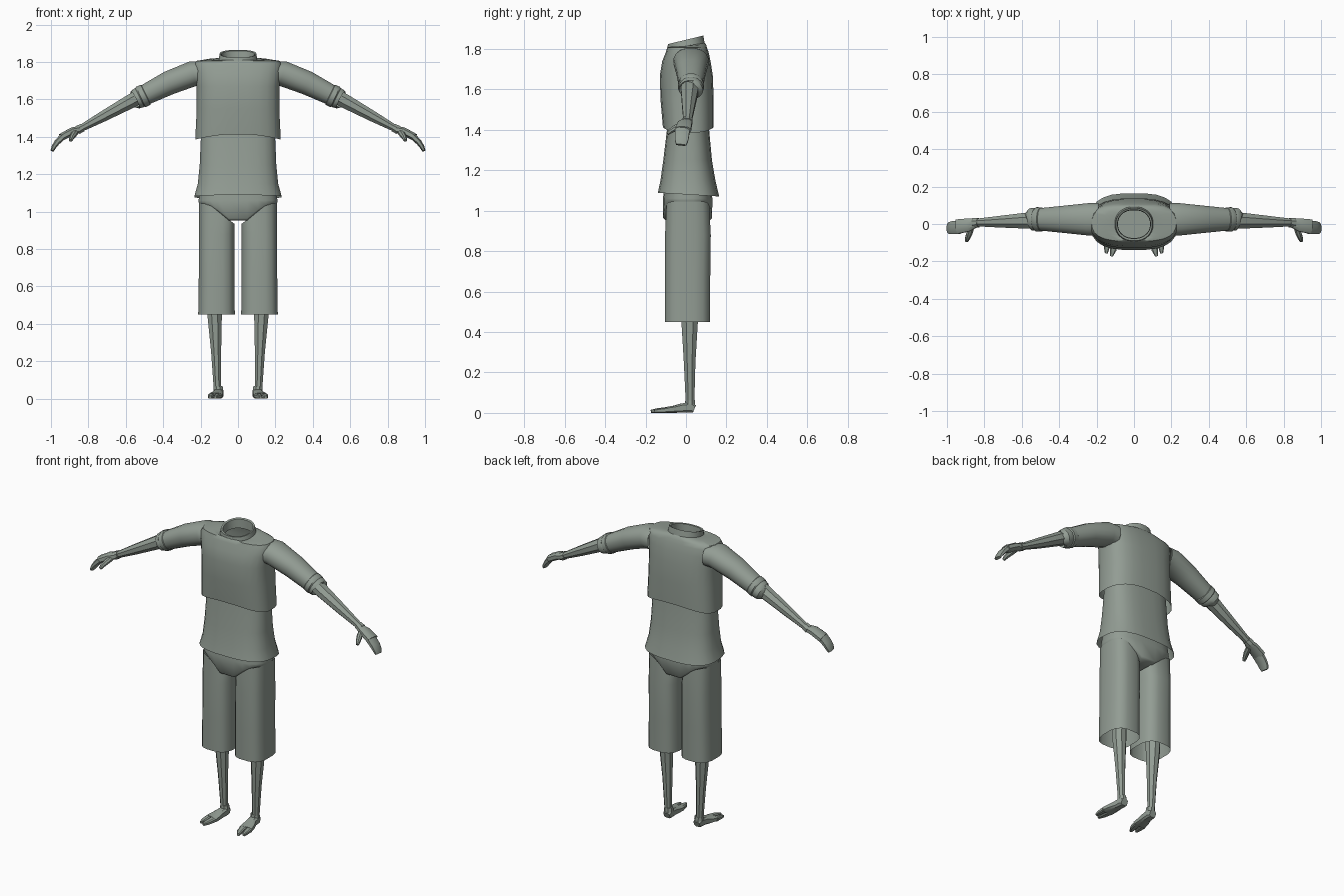
import bpy, bmesh, math
from mathutils import Vector

mat = bpy.data.materials.new("sage grey")
mat.diffuse_color = (0.29, 0.335, 0.295, 1)


def loft(name, rings, cap=(False, False), mirror=False, angle=35):
    """Skin a list of equal-length point rings into one object."""
    bm = bmesh.new()
    loops = [[bm.verts.new(p) for p in r] for r in rings]
    n = len(loops[0])
    for a, b in zip(loops, loops[1:]):
        for i in range(n):
            j = (i + 1) % n
            bm.faces.new((a[i], a[j], b[j], b[i]))
    if cap[0]:
        bm.faces.new(loops[0][::-1])
    if cap[1]:
        bm.faces.new(loops[-1])
    bmesh.ops.recalc_face_normals(bm, faces=bm.faces)
    me = bpy.data.meshes.new(name)
    bm.to_mesh(me)
    bm.free()
    me.materials.append(mat)
    ob = bpy.data.objects.new(name, me)
    bpy.context.collection.objects.link(ob)
    bpy.ops.object.select_all(action='DESELECT')
    ob.select_set(True)
    bpy.context.view_layer.objects.active = ob
    bpy.ops.object.shade_smooth_by_angle(angle=math.radians(angle))
    if mirror:
        ob.modifiers.new("Mirror", 'MIRROR').use_mirror_merge = False
    return ob


def unit(n, e):
    """Superellipse points of radius 1."""
    out = []
    for i in range(n):
        a = 2 * math.pi * (i + 0.5) / n
        c, s = math.cos(a), math.sin(a)
        out.append((math.copysign(abs(c) ** (2 / e), c),
                    math.copysign(abs(s) ** (2 / e), s)))
    return out


def ring(z, rx, y0, y1, cx=0, n=24, e=2.8):
    """Horizontal ring; z is a number or a function of x and y."""
    pts = []
    for u, v in unit(n, e):
        x, y = cx + rx * u, (y0 + y1) / 2 + (y1 - y0) / 2 * v
        pts.append(Vector((x, y, z(x, y) if callable(z) else z)))
    return pts


def tube(name, path, side, n=8, e=2.0, cap=(True, True), angle=30, start=None):
    """Mirrored limb; path rows are x, y, z, side radius, other radius."""
    c = [Vector(p[:3]) for p in path]
    side, rings = Vector(side), []
    for i, p in enumerate(path):
        t = (c[min(i + 1, len(c) - 1)] - c[max(i - 1, 0)]).normalized()
        if i == 0 and start:
            t = Vector(start)
        s = (side - t * side.dot(t)).normalized()
        w = t.cross(s)
        rings.append([c[i] + s * p[3] * u + w * p[4] * v for u, v in unit(n, e)])
    return loft(name, rings, cap, True, angle)


# upper shirt, with a hem that dips at the sides
hem = lambda x, y: 1.385 + 0.03 * max(0, 1 - (x / 0.23) ** 2)
loft("upper_shirt", [
    ring(hem, 0.23, -0.115, 0.137),
    ring(1.55, 0.222, -0.127, 0.138),
    ring(1.67, 0.222, -0.13, 0.133),
    ring(1.74, 0.232, -0.118, 0.122),
    ring(1.785, 0.236, -0.10, 0.112),
    ring(1.806, 0.225, -0.094, 0.104),
    ring(lambda x, y: 1.815 + 0.06 * y, 0.16, -0.09, 0.10, e=2.4),
    ring(lambda x, y: 1.815 + 0.15 * y, 0.103, -0.09, 0.093, e=2.2)], angle=45)

# standing collar, tilted forward, open at the neck
loft("collar", [
    ring(lambda x, y: 1.80 + 0.2 * y, 0.106, -0.095, 0.095, e=2.2),
    ring(lambda x, y: 1.845 + 0.24 * y, 0.098, -0.09, 0.086, e=2.2),
    ring(lambda x, y: 1.842 + 0.24 * y, 0.088, -0.078, 0.076, e=2.2),
    ring(lambda x, y: 1.79 + 0.2 * y, 0.086, -0.075, 0.074, e=2.2)])

# flared shirt tail
loft("lower_shirt", [
    ring(1.45, 0.196, -0.09, 0.11),
    ring(1.39, 0.20, -0.096, 0.116),
    ring(1.25, 0.206, -0.113, 0.129),
    ring(1.15, 0.216, -0.127, 0.146),
    ring(lambda x, y: 1.08 - 0.06 * y, 0.235, -0.14, 0.165)], angle=45)


# pelvis with a V-shaped lower edge
def crotch(x, y):
    return 0.92 + 0.12 * math.sin(min(1, abs(x) / 0.2) * math.pi / 2) ** 1.3


loft("pelvis", [
    ring(1.16, 0.20, -0.10, 0.12),
    ring(1.06, 0.212, -0.115, 0.131),
    ring(lambda x, y: crotch(x, y) + 0.01, 0.212, -0.114, 0.13),
    ring(crotch, 0.208, -0.104, 0.12),
    ring(crotch, 0.205, -0.05, 0.06),
    ring(crotch, 0.20, 0.005, 0.007)], cap=(True, False), angle=45)

# wide trouser legs, open at the bottom
loft("trouser_leg", [
    ring(lambda x, y: crotch(x, y) + 0.005, 0.096, -0.098, 0.116, 0.114, 16, 3),
    ring(0.88, 0.096, -0.105, 0.124, 0.114, 16, 3),
    ring(0.65, 0.097, -0.106, 0.121, 0.114, 16, 3),
    ring(0.45, 0.099, -0.106, 0.12, 0.115, 16, 3)], mirror=True, angle=32)

# bare shins and ankle bands
tube("shin", [(0.125, 0.02, 0.62, 0.045, 0.048),
              (0.125, 0.018, 0.45, 0.042, 0.044),
              (0.117, 0.018, 0.25, 0.029, 0.031),
              (0.110, 0.02, 0.05, 0.021, 0.023)], (1, 0, 0))
tube("ankle_band", [(0.106, 0.02, 0.066, 0.026, 0.025),
                    (0.105, 0.02, 0.04, 0.029, 0.027)], (1, 0, 0))

# split-toe feet
def foot_part(name, rows):
    tube(name, [(cx, y, h / 2, rx, h / 2) for y, cx, rx, h in rows],
         (1, 0, 0), 8, 3.5)


foot_part("foot", [(0.042, 0.105, 0.022, 0.04), (0.025, 0.105, 0.028, 0.054),
                   (-0.02, 0.108, 0.029, 0.048), (-0.06, 0.116, 0.037, 0.036),
                   (-0.095, 0.120, 0.04, 0.03)])
foot_part("big_toe", [(-0.09, 0.103, 0.021, 0.03), (-0.14, 0.112, 0.018, 0.024),
                      (-0.172, 0.121, 0.008, 0.016)])
foot_part("small_toes", [(-0.09, 0.143, 0.018, 0.028), (-0.13, 0.146, 0.015, 0.022),
                         (-0.156, 0.148, 0.008, 0.016)])

# sleeves and rolled cuffs
tube("sleeve", [(0.19, 0.025, 1.738, 0.088, 0.068),
                (0.24, 0.025, 1.738, 0.088, 0.069),
                (0.37, 0.025, 1.688, 0.074, 0.065),
                (0.505, 0.025, 1.62, 0.06, 0.055)],
     (0, 1, 0), 16, 2.2, (False, False), 45, (1, 0, 0))
tube("sleeve_cuff", [(0.485, 0.025, 1.63, 0.055, 0.05),
                     (0.495, 0.025, 1.625, 0.065, 0.061),
                     (0.52, 0.025, 1.613, 0.066, 0.061),
                     (0.525, 0.025, 1.611, 0.06, 0.056),
                     (0.53, 0.025, 1.608, 0.062, 0.057),
                     (0.55, 0.025, 1.598, 0.06, 0.052),
                     (0.552, 0.022, 1.597, 0.045, 0.04)],
     (0, 1, 0), 16, 2.0, (False, False), 35)

# forearms and wrist bands
tube("forearm", [(0.50, 0.02, 1.63, 0.044, 0.04),
                 (0.57, 0.018, 1.592, 0.046, 0.041),
                 (0.72, 0.012, 1.51, 0.033, 0.031),
                 (0.84, 0.008, 1.445, 0.022, 0.02)], (0, 1, 0))
tube("wrist_band", [(0.832, 0.007, 1.449, 0.027, 0.024),
                    (0.858, 0.006, 1.436, 0.029, 0.025)], (0, 1, 0))

# hands: palm, curled fingers and thumb
tube("palm", [(0.85, 0.004, 1.438, 0.026, 0.02),
              (0.885, -0.005, 1.43, 0.037, 0.022),
              (0.945, -0.014, 1.398, 0.041, 0.021)], (0, 1, 0), 8, 2.6)
tube("fingers", [(0.935, -0.017, 1.403, 0.038, 0.019),
                 (0.968, -0.02, 1.37, 0.037, 0.016),
                 (0.985, -0.022, 1.345, 0.034, 0.013),
                 (0.994, -0.024, 1.325, 0.026, 0.009)], (0, 1, 0), 8, 2.6)
tube("thumb", [(0.87, -0.015, 1.425, 0.018, 0.018),
               (0.88, -0.05, 1.41, 0.017, 0.016),
               (0.89, -0.075, 1.395, 0.014, 0.013),
               (0.895, -0.092, 1.38, 0.009, 0.008)], (1, 0, 0))
